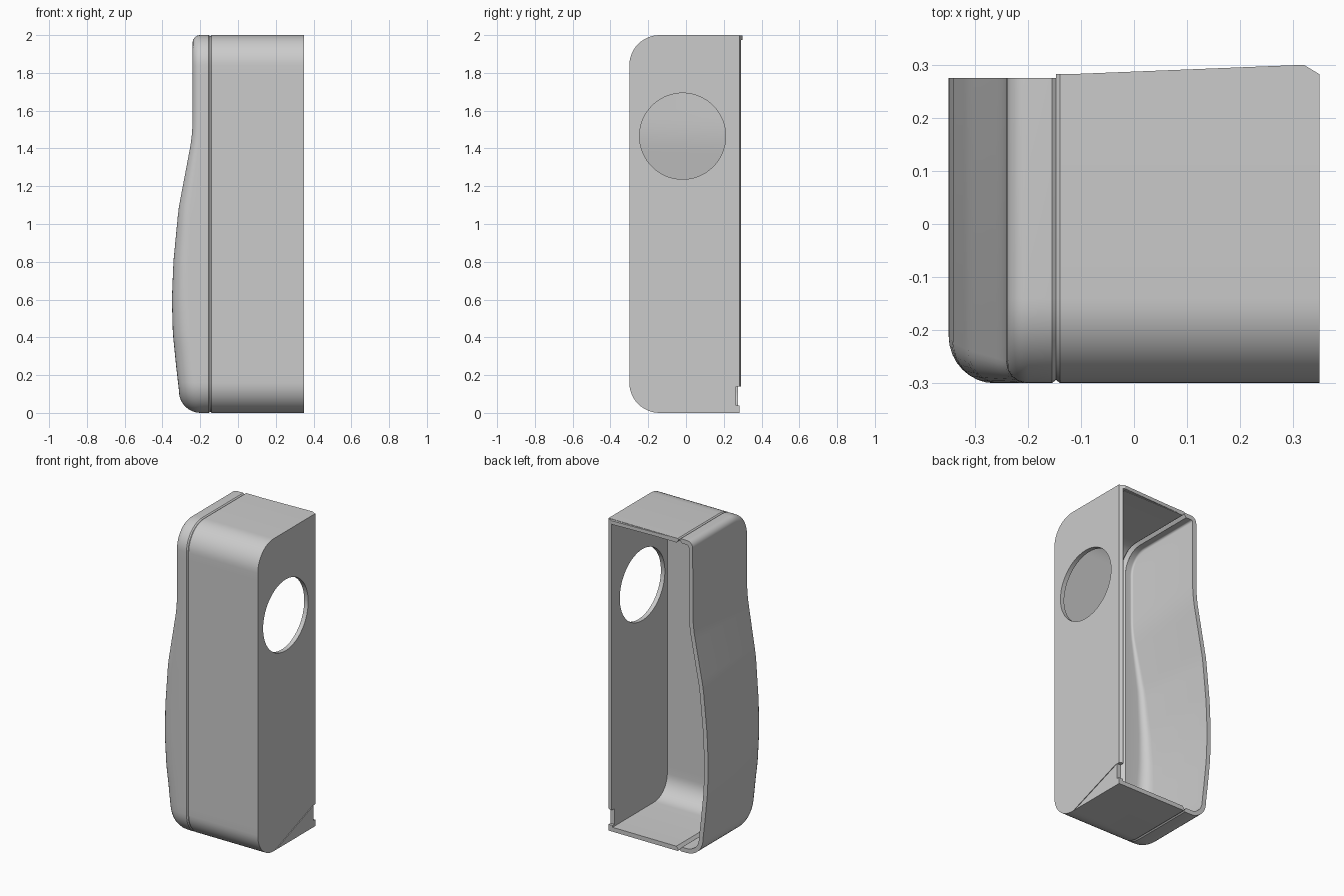
import bpy, bmesh, math
from mathutils import Vector

cube = bpy.data.objects.get("Cube")
if cube:
    bpy.data.objects.remove(cube, do_unlink=True)

GREY = (0.6, 0.6, 0.6, 1)
mat = bpy.data.materials.new("plain grey")
mat.use_nodes = True
mat.diffuse_color = GREY
mat.node_tree.nodes["Principled BSDF"].inputs["Base Color"].default_value = GREY

FRONT, HEIGHT, CORNER, WALL = -0.3, 2.0, 0.16, 0.028
SIDE, SEAM = 0.35, -0.147


def make_object(name, bm):
    mesh = bpy.data.meshes.new(name)
    bm.to_mesh(mesh)
    bm.free()
    mesh.materials.append(mat)
    obj = bpy.data.objects.new(name, mesh)
    bpy.context.collection.objects.link(obj)
    return obj


def activate(obj):
    bpy.ops.object.select_all(action='DESELECT')
    obj.select_set(True)
    bpy.context.view_layer.objects.active = obj


def u_path(back):
    """Open outline in the y-z plane: (y, z, outward normal y, z)."""
    pts = [(back, HEIGHT, 0, 1)]
    cy = FRONT + CORNER
    for i in range(13):
        a = math.pi / 2 * (1 + i / 12)
        c, s = math.cos(a), math.sin(a)
        pts.append((cy + CORNER * c, HEIGHT - CORNER + CORNER * s, c, s))
    for i in range(1, 36):
        pts.append((FRONT, HEIGHT - CORNER - (HEIGHT - 2 * CORNER) * i / 36, -1, 0))
    for i in range(13):
        a = math.pi / 2 * (2 + i / 12)
        c, s = math.cos(a), math.sin(a)
        pts.append((cy + CORNER * c, CORNER + CORNER * s, c, s))
    pts.append((back, 0, 0, -1))
    return pts


def ring(path, x, inset):
    return [Vector((x, y - ny * inset, z - nz * inset)) for y, z, ny, nz in path]


def back_line(points, back):
    return [Vector((p.x, back, p.z)) for p in points]


def shell(name, rings):
    """Loft the rings into a sheet and give it an inward wall thickness."""
    bm = bmesh.new()
    rows = [[bm.verts.new(p) for p in r] for r in rings]
    for a, b in zip(rows, rows[1:]):
        for i in range(len(a) - 1):
            bm.faces.new((a[i], a[i + 1], b[i + 1], b[i]))
    bmesh.ops.remove_doubles(bm, verts=bm.verts, dist=0.0002)
    bmesh.ops.recalc_face_normals(bm, faces=bm.faces)
    if sum(f.normal.y * f.calc_area() for f in bm.faces) > 0:
        bmesh.ops.reverse_faces(bm, faces=bm.faces)
    obj = make_object(name, bm)
    mod = obj.modifiers.new("wall", 'SOLIDIFY')
    mod.thickness, mod.offset, mod.use_even_offset = WALL, -1, True
    activate(obj)
    bpy.ops.object.modifier_apply(modifier=mod.name)
    return obj


def cut(obj, cutter):
    cutter.hide_render = True
    mod = obj.modifiers.new("cut", 'BOOLEAN')
    mod.operation, mod.solver, mod.object = 'DIFFERENCE', 'EXACT', cutter
    activate(obj)
    bpy.ops.object.modifier_apply(modifier=mod.name)
    bpy.data.objects.remove(cutter, do_unlink=True)


def box(name, center, size, tilt=0):
    bm = bmesh.new()
    bmesh.ops.create_cube(bm, size=1)
    bmesh.ops.scale(bm, vec=size, verts=bm.verts)
    obj = make_object(name, bm)
    obj.location, obj.rotation_euler.x = center, tilt
    return obj


def prism(name, outline, z0, z1):
    bm = bmesh.new()
    face = bm.faces.new([bm.verts.new((x, y, z0)) for x, y in outline])
    up = bmesh.ops.extrude_face_region(bm, geom=[face])["geom"]
    bmesh.ops.translate(bm, vec=(0, 0, z1 - z0),
                        verts=[v for v in up if isinstance(v, bmesh.types.BMVert)])
    bmesh.ops.recalc_face_normals(bm, faces=bm.faces)
    return make_object(name, bm)


# Main housing: flat side wall, front, top and bottom up to the seam
BACK = 0.283
path = u_path(BACK)
side_ring = ring(path, SIDE, 0)
housing = shell("main_housing", [back_line(side_ring, BACK), side_ring,
                                 ring(path, SEAM + 0.008, 0), ring(path, SEAM, 0.006)])

# Round opening in the side wall
bm = bmesh.new()
bmesh.ops.create_cone(bm, cap_ends=True, segments=72, radius1=0.228, radius2=0.228, depth=0.2)
hole = make_object("hole_cutter", bm)
hole.location, hole.rotation_euler.y = (SIDE, -0.018, 1.465), math.pi / 2
cut(housing, hole)

# Notch at the lower back corner and the fine slanted score line
cut(housing, box("notch_cutter", (SIDE, 0.29, 0.09), (0.07, 0.05, 0.1)))
cut(housing, box("score_cutter", (SIDE, 0.07, 0.071), (0.008, 0.4, 0.005), 0.353))

# Bulging side cover: profile of the bulge and its edge radius by height
BULGE = [(0, -0.305), (0.13, -0.314), (0.25, -0.328), (0.42, -0.345), (0.6, -0.35),
         (0.8, -0.342), (1.08, -0.315), (1.27, -0.279), (1.44, -0.247), (1.52, -0.241), (2, -0.24)]


def bulge_x(z):
    for (z0, x0), (z1, x1) in zip(BULGE, BULGE[1:]):
        if z <= z1:
            return x0 + (x1 - x0) * (z - z0) / (z1 - z0)
    return BULGE[-1][1]


def edge_radius(z):
    return 0.04 + 0.065 * max(0, min(1, (1.5 - z) / 1.2))


COVER_BACK = 0.275
path = u_path(COVER_BACK)
rings = [ring(path, SEAM, 0.006), ring(path, SEAM - 0.008, 0)]
for k in range(9):
    a = math.pi / 2 * k / 8
    row = []
    for y, z, ny, nz in path:
        r = edge_radius(z)
        d = r * (1 - math.cos(a))
        zz = z - nz * d
        row.append(Vector((bulge_x(zz) + r * (1 - math.sin(a)), y - ny * d, zz)))
    rings.append(row)
rings.append(back_line(rings[-1], COVER_BACK))
cover = shell("side_cover", rings)

# Thin lips along the open back edge
side_lip = prism("side_back_lip", [(0.35, 0.282), (0.335, 0.291), (0.322, 0.291), (0.322, 0.282)],
                 0.14, 1.99)
top_lip = prism("top_back_lip", [(-0.13, 0.282), (0.32, 0.3), (0.35, 0.282)], 1.975, 1.998)

for obj in (housing, cover, side_lip, top_lip):
    activate(obj)
    bpy.ops.object.shade_smooth_by_angle(angle=math.radians(30))
